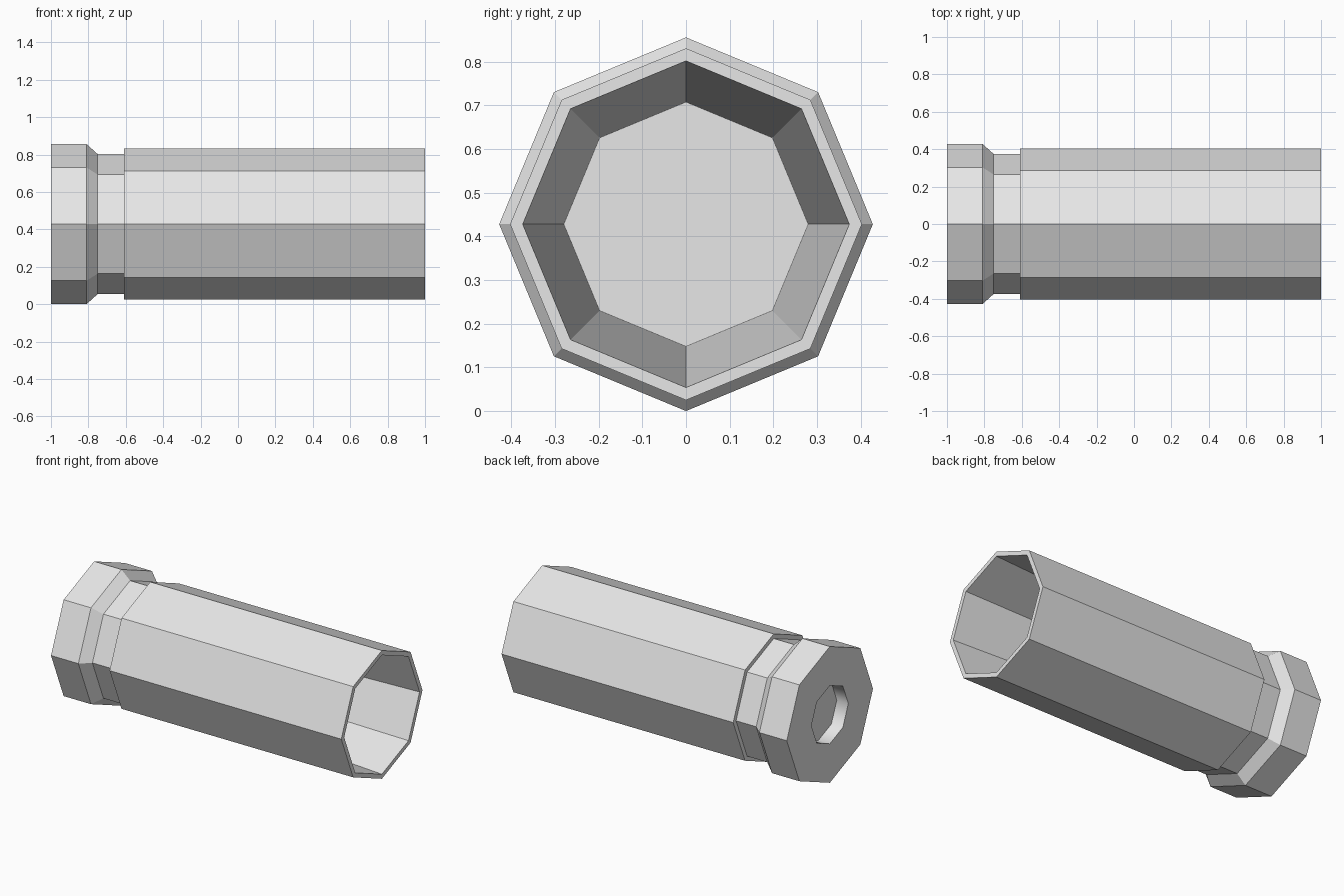
import bpy
import bmesh
import math

if "Cube" in bpy.data.objects:
    bpy.data.objects.remove(bpy.data.objects["Cube"], do_unlink=True)

SIDES = 8
AXIS_Z = 0.428

metal = bpy.data.materials.new("light grey metal")
metal.use_nodes = True
grey = (0.8, 0.8, 0.8, 1)
metal.diffuse_color = grey
metal.node_tree.nodes["Principled BSDF"].inputs["Base Color"].default_value = grey


def lathe(name, profile, cap_start=False, cap_end=False, smooth=False):
    """Turn an (x, radius) profile around the long axis."""
    bm = bmesh.new()
    rings = []
    for x, r in profile:
        angles = [2 * math.pi * i / SIDES for i in range(SIDES)]
        rings.append([bm.verts.new((x, r * math.cos(a), AXIS_Z + r * math.sin(a)))
                      for a in angles])
    for a, b in zip(rings, rings[1:]):
        for i in range(SIDES):
            j = (i + 1) % SIDES
            face = bm.faces.new((a[i], b[i], b[j], a[j]))
            face.smooth = smooth
    if cap_start:
        bm.faces.new(rings[0])
    if cap_end:
        bm.faces.new(rings[-1][::-1])
    mesh = bpy.data.meshes.new(name)
    bm.to_mesh(mesh)
    bm.free()
    mesh.materials.append(metal)
    obj = bpy.data.objects.new(name, mesh)
    bpy.context.collection.objects.link(obj)
    return obj


POCKET_R = 0.183
POCKET_X = -0.92

# Outer shell: base, rim, chamfer, groove, body, mouth, then tapered bore
lathe("casing", [
    (-1, POCKET_R), (-1, 0.428), (-0.81, 0.428), (-0.75, 0.374),
    (-0.61, 0.374), (-0.61, 0.403), (1, 0.403), (1, 0.374), (-0.8, 0.28),
], cap_end=True)

# Shallow recess in the base, with a softly shaded wall
lathe("pocket_wall", [(POCKET_X, POCKET_R), (-1, POCKET_R)], smooth=True)
lathe("pocket_floor", [(POCKET_X, POCKET_R)], cap_start=True)
